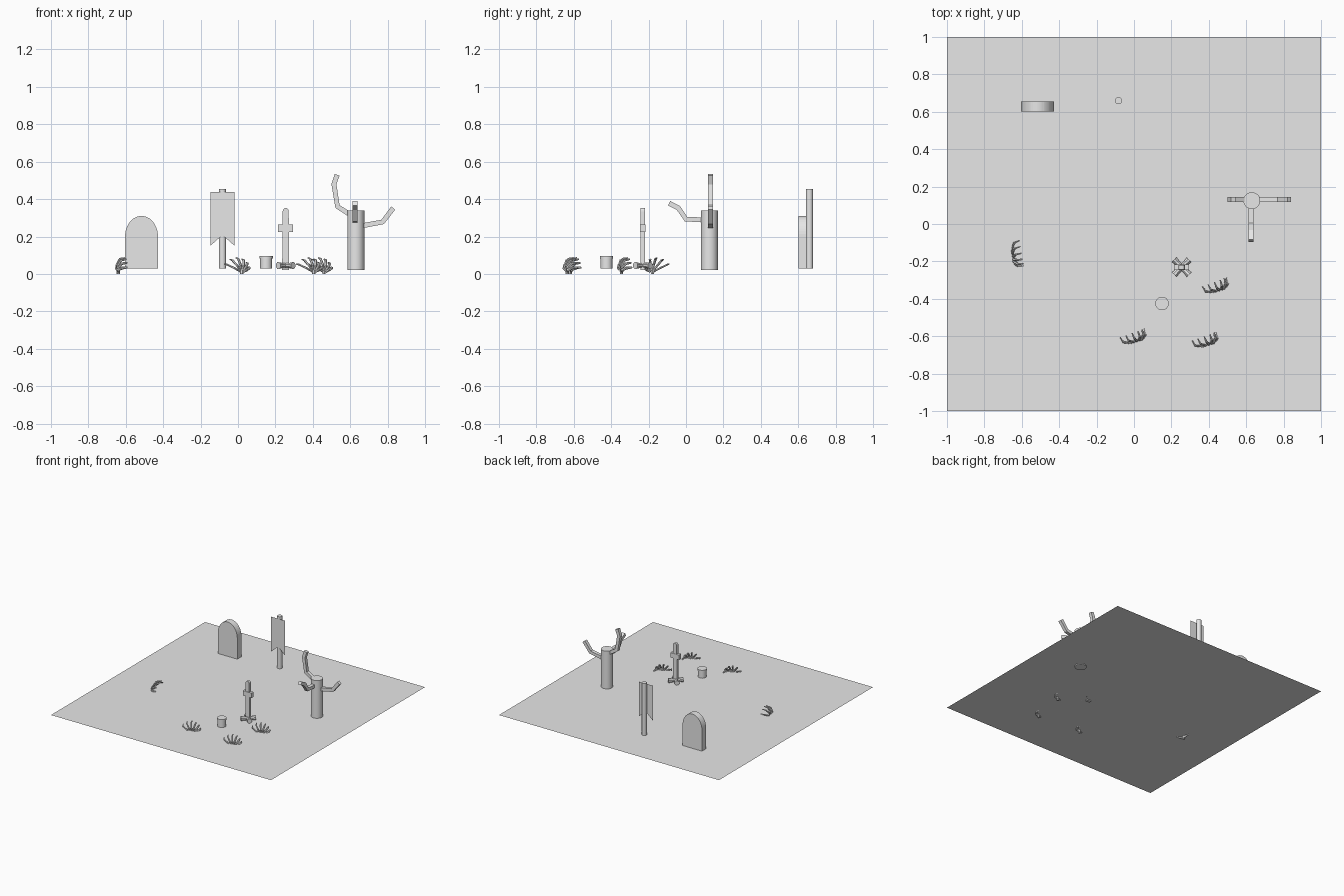
import bpy, bmesh
from math import sin, cos, pi, radians
from mathutils import Vector

cube = bpy.data.objects.get("Cube")
if cube:
    bpy.data.objects.remove(cube, do_unlink=True)

stone = bpy.data.materials.new("plain_grey")
stone.use_nodes = True
stone.diffuse_color = (0.8, 0.8, 0.8, 1)
stone.node_tree.nodes["Principled BSDF"].inputs["Base Color"].default_value = (0.8, 0.8, 0.8, 1)


def finish(name, bm, smooth=False):
    bmesh.ops.recalc_face_normals(bm, faces=bm.faces)
    mesh = bpy.data.meshes.new(name)
    bm.to_mesh(mesh)
    bm.free()
    mesh.materials.append(stone)
    ob = bpy.data.objects.new(name, mesh)
    bpy.context.collection.objects.link(ob)
    if smooth:
        bpy.ops.object.select_all(action='DESELECT')
        ob.select_set(True)
        bpy.context.view_layer.objects.active = ob
        bpy.ops.object.shade_smooth_by_angle(angle=radians(40))
    return ob


def panel(name, outline, y, depth=0.0):
    """Flat x-z outline, extruded backwards when depth is given."""
    bm = bmesh.new()
    face = bm.faces.new([bm.verts.new((x, y, z)) for x, z in outline])
    if depth:
        ext = bmesh.ops.extrude_face_region(bm, geom=[face], use_keep_orig=True)
        moved = [g for g in ext["geom"] if isinstance(g, bmesh.types.BMVert)]
        bmesh.ops.translate(bm, verts=moved, vec=(0, depth, 0))
    return finish(name, bm)


def lathe(name, x, y, profile, sides=32):
    """Closed round solid from (radius, height) pairs."""
    bm = bmesh.new()
    rings = [[bm.verts.new((x + r * cos(2 * pi * i / sides), y + r * sin(2 * pi * i / sides), z))
              for i in range(sides)] for r, z in profile]
    for a, b in zip(rings, rings[1:]):
        for i in range(sides):
            j = (i + 1) % sides
            bm.faces.new((a[i], a[j], b[j], b[i]))
    bm.faces.new(rings[0])
    bm.faces.new(rings[-1])
    return finish(name, bm, True)


def add_tube(bm, path, radii, side, sides=4):
    """Mitred tube along a path, with flats turned towards the side vector."""
    pts = [Vector(p) for p in path]
    rings = []
    for k, p in enumerate(pts):
        before = (p - pts[k - 1]).normalized() if k else Vector()
        after = (pts[k + 1] - p).normalized() if k < len(pts) - 1 else Vector()
        t = (before + after).normalized()
        s = (Vector(side) - t * t.dot(Vector(side))).normalized()
        w = t.cross(s)
        ring = []
        for i in range(sides):
            a = 2 * pi * (i + 0.5) / sides
            ring.append(bm.verts.new(p + (s * cos(a) + w * sin(a)) * radii[k]))
        rings.append(ring)
    for a, b in zip(rings, rings[1:]):
        for i in range(sides):
            j = (i + 1) % sides
            bm.faces.new((a[i], a[j], b[j], b[i]))
    bm.faces.new(rings[0])
    bm.faces.new(rings[-1])


GROUND = 0.028

# Ground sheet
bm = bmesh.new()
bm.faces.new([bm.verts.new((x, y, GROUND)) for x, y in ((-1, -1), (1, -1), (1, 1), (-1, 1))])
finish("ground_sheet", bm)

# Arched gravestone
arch = [(-0.516 + 0.088 * cos(pi * i / 24), 0.2 + 0.11 * sin(pi * i / 24)) for i in range(25)]
panel("gravestone", [(-0.604, GROUND), (-0.428, GROUND)] + arch, 0.602, 0.053)

# Banner on a pole
lathe("banner_pole", -0.083, 0.66, [(0.019, GROUND), (0.019, 0.455)])
panel("banner_cloth", [(-0.146, 0.152), (-0.083, 0.208), (-0.02, 0.152),
                       (-0.02, 0.438), (-0.146, 0.438)], 0.64)

# Dead tree with three bent branches
lathe("tree_trunk", 0.63, 0.125, [(0.045, 0.02), (0.045, 0.338)])
branches = {
    "right_branch": ([(0.62, 0.13, 0.305), (0.532, 0.13, 0.36), (0.513, 0.13, 0.48),
                      (0.53, 0.13, 0.53)], (0, 1, 0)),
    "left_branch": ([(0.65, 0.13, 0.255), (0.773, 0.13, 0.278), (0.83, 0.13, 0.352)], (0, 1, 0)),
    "front_branch": ([(0.626, 0.11, 0.288), (0.626, 0, 0.293), (0.626, -0.04, 0.352),
                      (0.626, -0.09, 0.378)], (1, 0, 0)),
}
for name, (path, side) in branches.items():
    bm = bmesh.new()
    add_tube(bm, path, [0.019] * len(path), side)
    finish(name, bm)

# Grave cross: rounded post and crossbar
CX, CY = 0.255, -0.231
top = [(CX + 0.016 * cos(pi * i / 8), 0.335 + 0.018 * sin(pi * i / 8)) for i in range(9)]
panel("cross_post", [(CX - 0.019, 0.02), (CX + 0.019, 0.02)] + top, CY - 0.011, 0.022)
panel("cross_bar", [(CX - 0.04, 0.225), (CX + 0.04, 0.225),
                    (CX + 0.04, 0.265), (CX - 0.04, 0.265)], CY - 0.014, 0.028)

# Crossed pieces lying at the foot of the cross
for name, sign in (("foot_piece_a", 1), ("foot_piece_b", -1)):
    bm = bmesh.new()
    path = [(CX + d, CY + sign * d, 0.045) for d in (-0.04, -0.022, 0.022, 0.04)]
    add_tube(bm, path, [0.019, 0.015, 0.015, 0.019], (0, 0, 1), 8)
    finish(name, bm)

# Small pot with a rim
lathe("pot", 0.15, -0.425, [(0.032, GROUND), (0.032, 0.083), (0.036, 0.083), (0.036, 0.095)])


# Bony hands reaching out of the ground
def hand(name, x, y, turn):
    base = Vector((x, y, 0.008))
    across = Vector((cos(turn), sin(turn), 0))
    forward = Vector((-sin(turn), cos(turn), 0))
    up = Vector((0, 0, 1))
    bm = bmesh.new()
    add_tube(bm, [base - up * 0.008, base + up * 0.025], [0.009, 0.008], across, 6)
    for i in range(6):
        a = radians(-62 + 25 * i)
        reach = 0.088 - 0.007 * i
        ray = across * sin(a) + up * cos(a)
        path = [base + ray * 0.01,
                base + ray * reach * 0.55 - forward * 0.006,
                base + ray * reach + forward * 0.012,
                base + ray * reach * 1.08 + forward * 0.042]
        size = 0.005 + 0.0005 * i
        add_tube(bm, path, [size, size * 1.1, size * 1.1, size * 0.6], across, 6)
    finish(name, bm)


for number, (x, y, turn) in enumerate(((0.02, -0.617, 20), (0.405, -0.635, 20),
                                       (0.46, -0.345, 20), (-0.64, -0.18, -80)), 1):
    hand(f"bony_hand_{number}", x, y, radians(turn))
